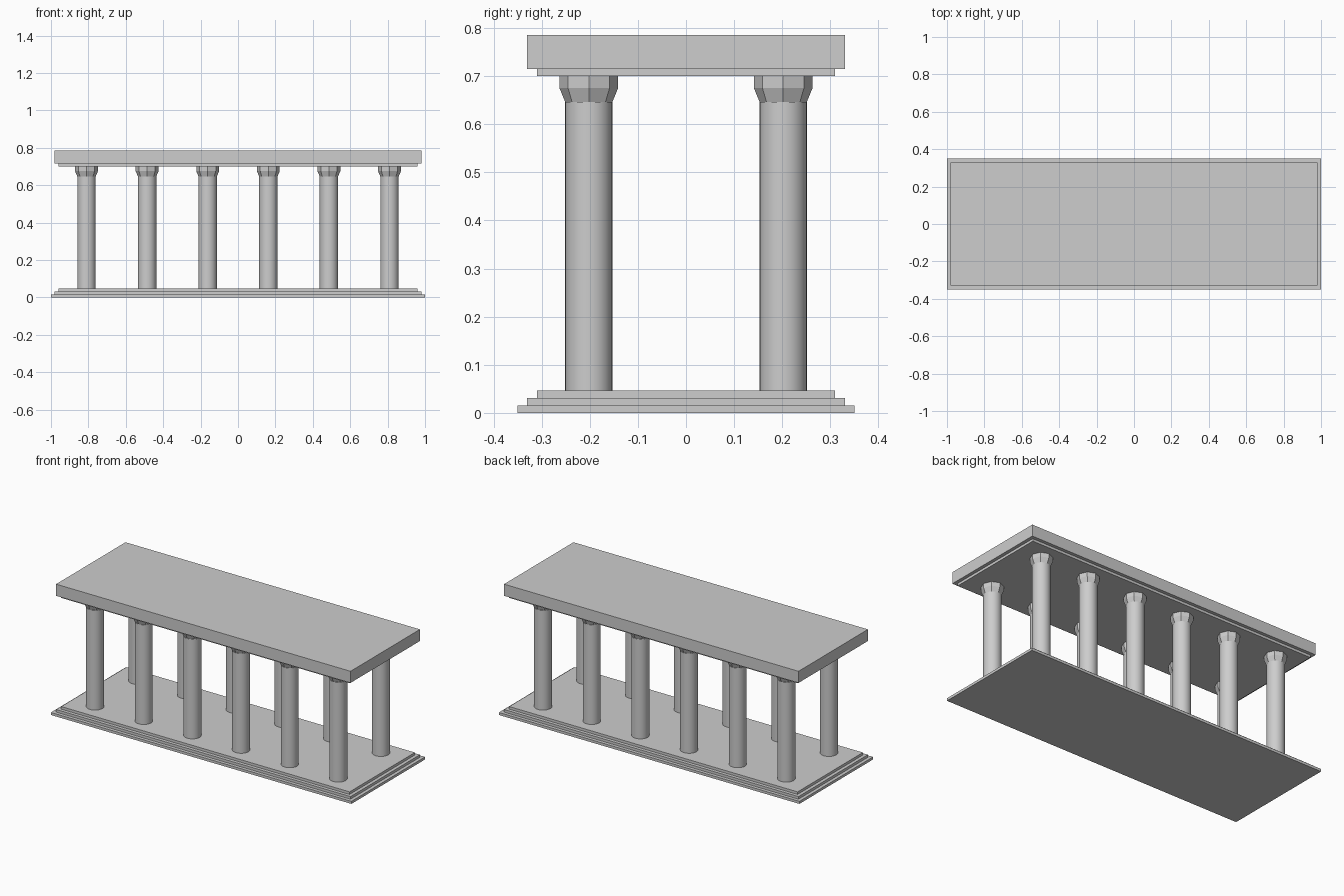
import bpy
import bmesh
import math
from mathutils import Matrix

if "Cube" in bpy.data.objects:
    bpy.data.objects.remove(bpy.data.objects["Cube"], do_unlink=True)

stone = bpy.data.materials.new("pale_grey_stone")
stone.use_nodes = True
GREY = (0.61, 0.61, 0.61, 1)
stone.diffuse_color = GREY
stone.node_tree.nodes["Principled BSDF"].inputs["Base Color"].default_value = GREY


def make_object(name, bm):
    mesh = bpy.data.meshes.new(name)
    bm.to_mesh(mesh)
    bm.free()
    mesh.materials.append(stone)
    obj = bpy.data.objects.new(name, mesh)
    bpy.context.collection.objects.link(obj)
    return obj


def slab(name, half_x, half_y, low, high):
    bm = bmesh.new()
    size = Matrix.Diagonal((2 * half_x, 2 * half_y, high - low, 1))
    place = Matrix.Translation((0, 0, (low + high) / 2))
    bmesh.ops.create_cube(bm, size=1, matrix=place @ size)
    return make_object(name, bm)


def turned(name, profile, sides):
    """Stack of rings from (radius, height) pairs, capped at both ends."""
    bm = bmesh.new()
    rings = []
    for radius, z in profile:
        angles = [2 * math.pi * i / sides for i in range(sides)]
        rings.append([bm.verts.new((radius * math.cos(a), radius * math.sin(a), z))
                      for a in angles])
    for low, high in zip(rings, rings[1:]):
        for i in range(sides):
            j = (i + 1) % sides
            bm.faces.new((low[i], low[j], high[j], high[i]))
    bm.faces.new(rings[0][::-1])
    bm.faces.new(rings[-1])
    return make_object(name, bm)


# Stepped base
STEP = 0.0155
for i, name in enumerate(("lower_step", "middle_step", "upper_step")):
    slab(name, 1 - 0.02 * i, 0.35 - 0.02 * i, i * STEP, (i + 1) * STEP)

# Roof slab with a narrower band below it
slab("roof_band", 0.96, 0.31, 0.70, 0.715)
slab("roof_slab", 0.98, 0.33, 0.715, 0.785)

# One column: round shaft and eight-sided flared capital
shaft = turned("column_shaft", [(0.049, 3 * STEP), (0.049, 0.646)], 32)
capital = turned("column_capital", [(0.049, 0.646), (0.061, 0.675), (0.061, 0.70)], 8)

bpy.ops.object.select_all(action="DESELECT")
shaft.select_set(True)
bpy.context.view_layer.objects.active = shaft
bpy.ops.object.shade_smooth_by_angle(angle=math.radians(30))

# Two rows of six columns sharing the same meshes
places = [(-0.81 + 0.324 * i, y) for y in (-0.202, 0.202) for i in range(6)]
for part in (shaft, capital):
    part.location = (*places[0], 0)
    for x, y in places[1:]:
        copy = part.copy()
        copy.location = (x, y, 0)
        bpy.context.collection.objects.link(copy)
